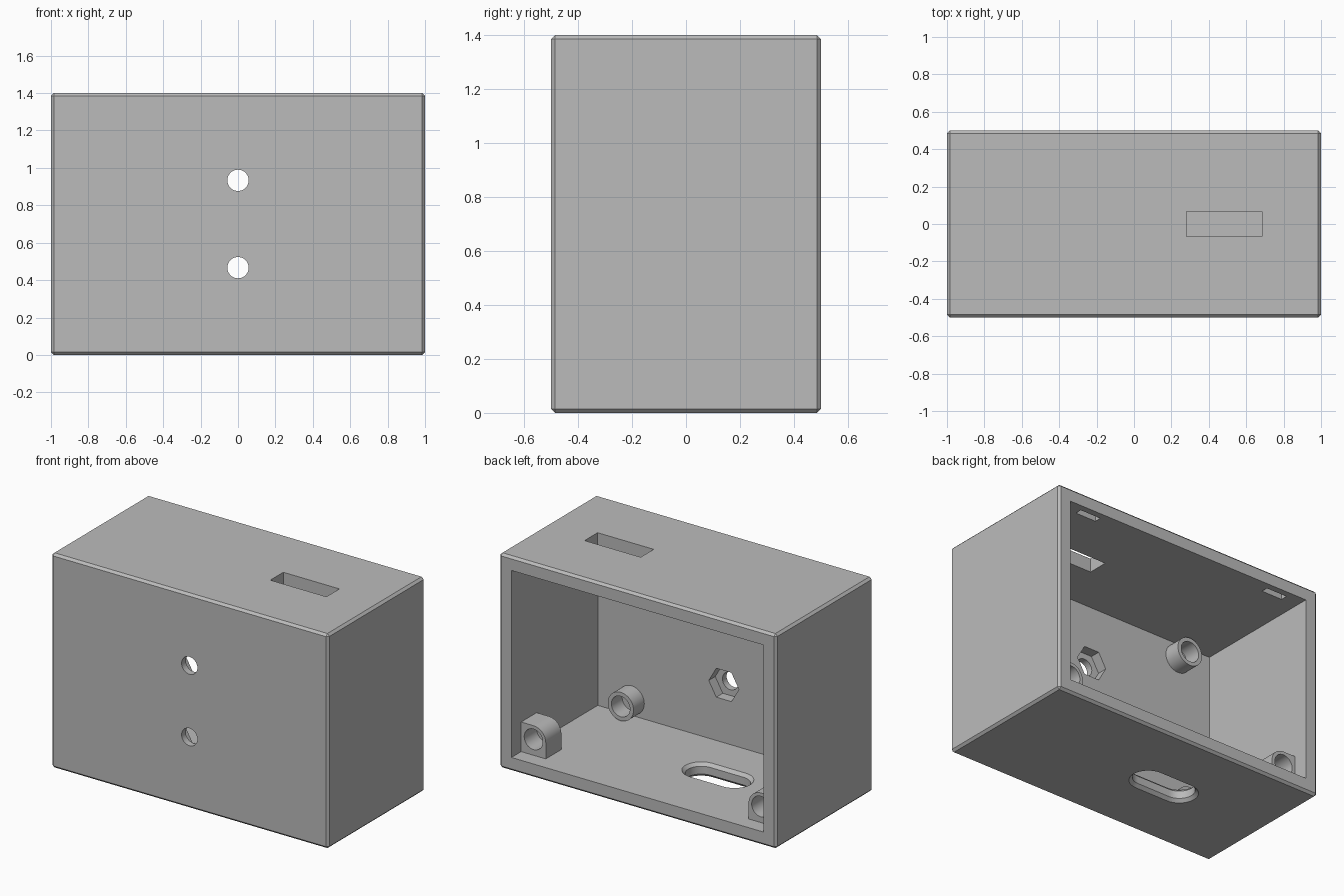
import bpy, bmesh
from math import cos, sin, pi, radians

cube = bpy.data.objects.get("Cube")
if cube:
    bpy.data.objects.remove(cube, do_unlink=True)

GREY = 0.5
grey = bpy.data.materials.new("plain grey")
grey.use_nodes = True
grey.diffuse_color = (GREY, GREY, GREY, 1)
grey.node_tree.nodes["Principled BSDF"].inputs["Base Color"].default_value = (GREY, GREY, GREY, 1)

WIDTH, DEPTH, HEIGHT = 2.0, 1.0, 1.4
WALL, FRONT_WALL, CHAMFER = 0.09, 0.11, 0.015
INNER_X, FLOOR, CEILING = WIDTH / 2 - WALL, WALL, HEIGHT - WALL
FRONT, BACK = -DEPTH / 2, DEPTH / 2
INNER_FRONT = FRONT + FRONT_WALL


def finish(name, bm):
    bmesh.ops.recalc_face_normals(bm, faces=bm.faces)
    mesh = bpy.data.meshes.new(name)
    bm.to_mesh(mesh)
    bm.free()
    mesh.materials.append(grey)
    obj = bpy.data.objects.new(name, mesh)
    bpy.context.collection.objects.link(obj)
    return obj


def loft(name, rings, axis, chamfer=0):
    """Solid through (outline, position) rings; outlines lie in xz for axis y, in xy for axis z."""
    bm = bmesh.new()
    loops = [[bm.verts.new((u, t, v) if axis == "y" else (u, v, t)) for u, v in outline]
             for outline, t in rings]
    for a, b in zip(loops, loops[1:]):
        for i in range(len(a)):
            j = (i + 1) % len(a)
            bm.faces.new((a[i], a[j], b[j], b[i]))
    bm.faces.new(loops[0])
    bm.faces.new(loops[-1])
    if chamfer:
        bmesh.ops.bevel(bm, geom=bm.edges[:], offset=chamfer, segments=1,
                        profile=0.5, affect="EDGES")
    return finish(name, bm)


def prism(name, outline, axis, lo, hi, chamfer=0):
    return loft(name, [(outline, lo), (outline, hi)], axis, chamfer)


def circle(u, v, r, sides=40):
    return [(u + r * cos(2 * pi * i / sides), v + r * sin(2 * pi * i / sides)) for i in range(sides)]


def rect(u0, u1, v0, v1):
    return [(u0, v0), (u1, v0), (u1, v1), (u0, v1)]


def stadium(u, v, half, r, steps=16):
    right = [(u + half + r * sin(pi * i / steps), v - r * cos(pi * i / steps)) for i in range(steps + 1)]
    return right + [(2 * u - p, 2 * v - q) for p, q in right]


def select_only(obj):
    bpy.ops.object.select_all(action="DESELECT")
    obj.select_set(True)
    bpy.context.view_layer.objects.active = obj


def cut(obj, *cutters):
    for cutter in cutters:
        cutter.hide_render = True
        select_only(obj)
        mod = obj.modifiers.new("cut", "BOOLEAN")
        mod.operation, mod.solver, mod.object = "DIFFERENCE", "EXACT", cutter
        bpy.ops.object.modifier_apply(modifier=mod.name)
        bpy.data.objects.remove(cutter, do_unlink=True)


def smooth(obj):
    select_only(obj)
    bpy.ops.object.shade_smooth_by_angle(angle=radians(25))


# Chamfered enclosure, hollow and open at the back
body = prism("enclosure", rect(-WIDTH / 2, WIDTH / 2, 0, HEIGHT), "y", FRONT, BACK, CHAMFER)
cut(body, prism("cavity", rect(-INNER_X, INNER_X, FLOOR, CEILING), "y", INNER_FRONT, BACK + 0.2))

# Two front screw holes with hexagonal nut pockets inside
for z in (HEIGHT / 3, HEIGHT * 2 / 3):
    cut(body,
        prism("screw_hole", circle(0, z, 0.057), "y", FRONT - 0.1, INNER_FRONT + 0.1),
        prism("nut_pocket", circle(0, z, 0.109, 6), "y", INNER_FRONT - 0.067, INNER_FRONT + 0.1))

# Rectangular slot through the top
cut(body, prism("top_slot", rect(0.28, 0.685, -0.067, 0.067), "z", CEILING - 0.1, HEIGHT + 0.1))

# Blind clip notches in the ceiling near the open back
for s in (-1, 1):
    cut(body, prism("clip_notch", rect(s * 0.72 - 0.075, s * 0.72 + 0.075, 0.412, 0.457), "z",
                    CEILING - 0.05, CEILING + 0.045))

# Rounded cable slot through the floor, eased on both rims
wide, narrow = (stadium(-0.23, 0, 0.12, r) for r in (0.115, 0.095))
cut(body, loft("cable_slot", [(wide, -0.05), (wide, 0), (narrow, 0.02), (narrow, FLOOR - 0.02),
                              (wide, FLOOR), (wide, FLOOR + 0.05)], "z"))
smooth(body)

# Four hollow standoffs on the inside of the front wall
for side, sx in (("right", -1), ("left", 1)):
    for level, z in (("lower", 0.19), ("upper", HEIGHT - 0.19)):
        x = sx * 0.667
        post = prism(f"{level}_{side}_standoff", circle(x, z, 0.093), "y",
                     INNER_FRONT - 0.01, INNER_FRONT + 0.111)
        cut(post, prism("bore", circle(x, z, 0.067), "y", INNER_FRONT - 0.05, INNER_FRONT + 0.2))
        smooth(post)

# Two screw lugs in the bottom corners, rounded on the free corner
LUG, LUG_BACK, EMBED = 0.089, 0.4, 0.01
for side, sx in (("right", -1), ("left", 1)):
    x, z = INNER_X - LUG, FLOOR + LUG + 0.015
    arc = [(x - LUG * sin(pi / 2 * i / 12), z + LUG * cos(pi / 2 * i / 12)) for i in range(13)]
    outline = arc + [(x - LUG, FLOOR - EMBED), (INNER_X + EMBED, FLOOR - EMBED),
                     (INNER_X + EMBED, z + LUG)]
    lug = prism(f"{side}_screw_lug", [(sx * u, v) for u, v in outline], "y", LUG_BACK - 0.16, LUG_BACK)
    cut(lug, prism("bore", circle(sx * x, z, 0.067), "y", LUG_BACK - 0.13, LUG_BACK + 0.1))
    smooth(lug)
